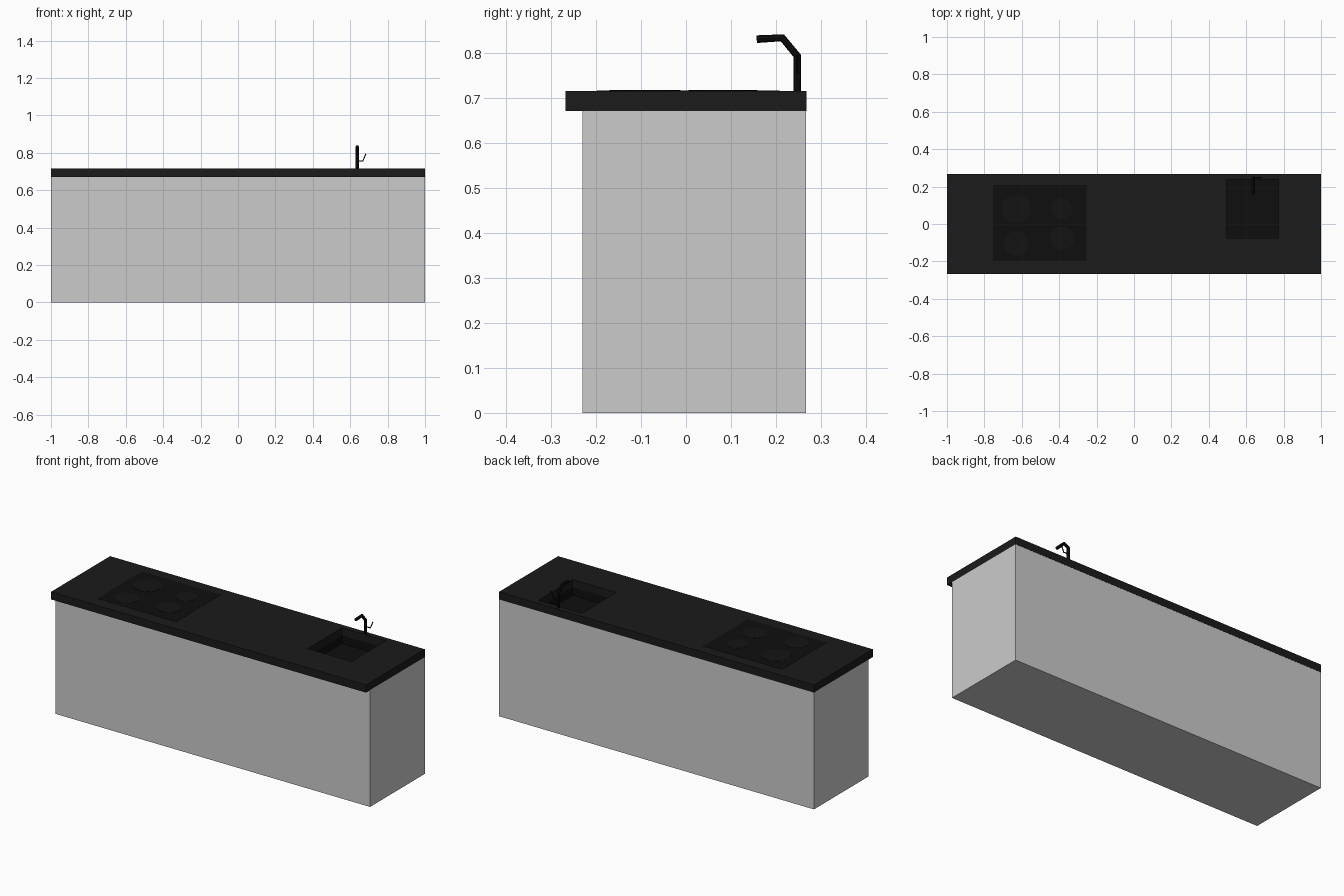
import bpy
import bmesh

if "Cube" in bpy.data.objects:
    bpy.data.objects.remove(bpy.data.objects["Cube"])


def material(name, v):
    m = bpy.data.materials.new(name)
    m.diffuse_color = (v, v, v, 1)
    m.use_nodes = True
    m.node_tree.nodes["Principled BSDF"].inputs["Base Color"].default_value = m.diffuse_color
    return m


DARK = material("dark_stone", 0.011)
BLACK = material("black_glass", 0.0045)
RING = material("burner_black", 0.007)


def box(name, lo, hi, mat=None, open_top=False, inward=False):
    bm = bmesh.new()
    bmesh.ops.create_cube(bm, size=1)
    for v in bm.verts:
        v.co = [(a + b) / 2 + c * (b - a) for a, b, c in zip(lo, hi, v.co)]
    if open_top:
        top = [f for f in bm.faces if f.normal.z > 0.9]
        bmesh.ops.delete(bm, geom=top, context='FACES_ONLY')
    if inward:
        bmesh.ops.reverse_faces(bm, faces=bm.faces[:])
    me = bpy.data.meshes.new(name)
    bm.to_mesh(me)
    bm.free()
    ob = bpy.data.objects.new(name, me)
    bpy.context.collection.objects.link(ob)
    if mat:
        me.materials.append(mat)
    return ob


def tube(name, points, radius, mat):
    cu = bpy.data.curves.new(name, 'CURVE')
    cu.dimensions = '3D'
    cu.bevel_depth = radius
    cu.bevel_resolution = 2
    cu.use_fill_caps = True
    sp = cu.splines.new('POLY')
    sp.points.add(len(points) - 1)
    for p, co in zip(sp.points, points):
        p.co = (*co, 1)
    sp.use_smooth = False
    ob = bpy.data.objects.new(name, cu)
    bpy.context.collection.objects.link(ob)
    cu.materials.append(mat)
    return ob


TOP = 0.715
SX0, SX1, SY0, SY1 = 0.495, 0.773, -0.075, 0.238

# Cabinet, closed above by the worktop
box("cabinet", (-1, -0.23, 0), (1, 0.267, 0.671), open_top=True)

# Worktop with the sink opening cut out
worktop = box("worktop", (-1, -0.268, 0.671), (1, 0.268, TOP), DARK)
cutter = box("sink_cutter", (SX0, SY0, 0.6), (SX1, SY1, 0.8), DARK)
cutter.hide_render = True
cutter.hide_viewport = True
cut = worktop.modifiers.new("sink_opening", 'BOOLEAN')
cut.operation = 'DIFFERENCE'
cut.object = cutter
cut.solver = 'EXACT'

# Sink basin seen from inside
box("sink_basin", (SX0, SY0, 0.625), (SX1, SY1, 0.671), BLACK,
    open_top=True, inward=True)

# Hob plate and four burners
box("hob", (-0.755, -0.198, TOP - 0.005), (-0.255, 0.208, TOP + 0.001), BLACK)
for i, (x, y, r) in enumerate([(-0.63, 0.082, 0.077), (-0.385, 0.082, 0.056),
                               (-0.63, -0.105, 0.065), (-0.383, -0.075, 0.063)]):
    bpy.ops.mesh.primitive_cylinder_add(vertices=32, radius=r, depth=0.004,
                                        location=(x, y, TOP))
    burner = bpy.context.object
    burner.name = f"burner_{i + 1}"
    burner.data.materials.append(RING)

# Tap: riser with angled spout, and a thin side lever
X = 0.638
tube("tap", [(X, 0.247, TOP - 0.005), (X, 0.247, 0.793),
             (X, 0.214, 0.833), (X, 0.157, 0.83)], 0.0085, BLACK)
tube("tap_lever", [(X, 0.247, 0.757), (0.668, 0.247, 0.757),
                   (0.684, 0.247, 0.795)], 0.003, BLACK)
